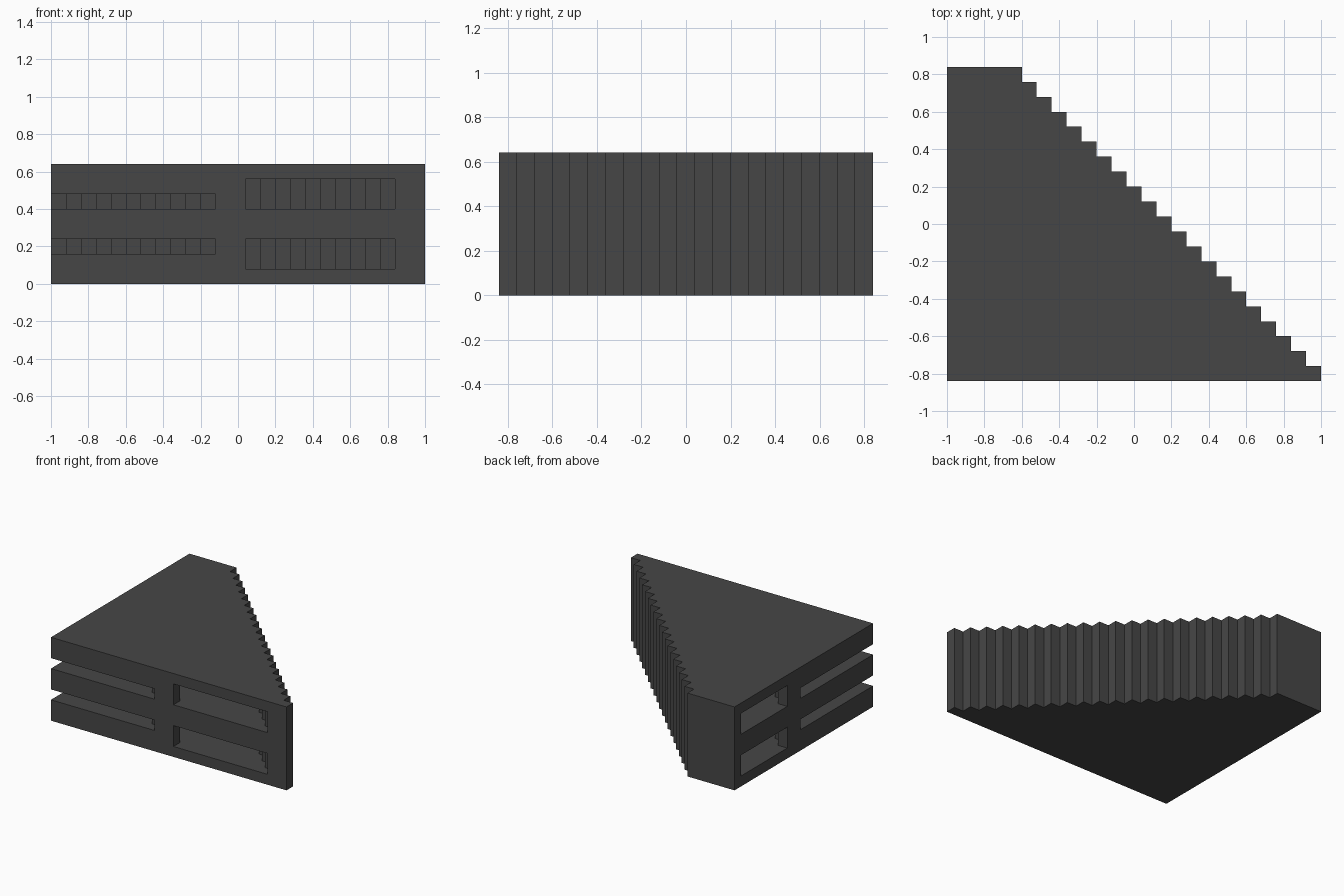
import bpy
import bmesh

cube = bpy.data.objects.get("Cube")
if cube:
    bpy.data.objects.remove(cube, do_unlink=True)

S = 0.08              # size of one step
LEFT, FRONT = -1.0, -0.84
OUT = 0.1             # overshoot of the cutters

# One dark grey material
grey = bpy.data.materials.new("dark grey")
grey.use_nodes = True
COLOUR = (0.062, 0.062, 0.062, 1)
grey.diffuse_color = COLOUR
grey.node_tree.nodes["Principled BSDF"].inputs["Base Color"].default_value = COLOUR


def stairs(x, rows, y_start=FRONT):
    """Staircase outline going back from the front, one step left per row."""
    pts = []
    for j in range(rows):
        y = FRONT + S * j if j else y_start
        pts += [(x - S * j, y), (x - S * j, FRONT + S * (j + 1))]
    return pts


def prism(name, outline, z0, z1):
    """Extrude a plan outline from z0 up to z1."""
    bm = bmesh.new()
    face = bm.faces.new([bm.verts.new((x, y, z0)) for x, y in outline])
    top = bmesh.ops.extrude_face_region(bm, geom=[face])["geom"]
    bmesh.ops.translate(bm, vec=(0, 0, z1 - z0),
                        verts=[v for v in top if isinstance(v, bmesh.types.BMVert)])
    bmesh.ops.recalc_face_normals(bm, faces=bm.faces)
    mesh = bpy.data.meshes.new(name)
    bm.to_mesh(mesh)
    bm.free()
    mesh.materials.append(grey)
    obj = bpy.data.objects.new(name, mesh)
    bpy.context.collection.objects.link(obj)
    return obj


# Solid wedge with a stepped diagonal side
body = prism("stepped_wedge_body", [(LEFT, FRONT)] + stairs(1.0, 21) + [(LEFT, 0.84)], 0, 0.64)

# Diagonal passage from the front face to the side face
passage = (stairs(0.84, 20, FRONT - OUT) + [(LEFT - OUT, 0.76), (LEFT - OUT, 0.20)]
           + stairs(0.04, 13, FRONT - OUT)[::-1])
# Stepped triangular slot around the front corner
corner = [(LEFT - OUT, FRONT - OUT)] + stairs(-0.12, 11, FRONT - OUT) + [(LEFT - OUT, 0.04)]

cutters = []
for level, (outline, z0, z1) in {
    "lower_passage": (passage, 0.08, 0.24),
    "upper_passage": (passage, 0.40, 0.56),
    "lower_corner_slot": (corner, 0.16, 0.24),
    "upper_corner_slot": (corner, 0.40, 0.48),
}.items():
    cutter = prism(level + "_cutter", outline, z0, z1)
    cutter.hide_render = True
    cutters.append(cutter)
    mod = body.modifiers.new(level, "BOOLEAN")
    mod.operation = "DIFFERENCE"
    mod.solver = "EXACT"
    mod.object = cutter

# Apply the cuts and clear the cutters away
bpy.context.view_layer.update()
depsgraph = bpy.context.evaluated_depsgraph_get()
cut_mesh = bpy.data.meshes.new_from_object(body.evaluated_get(depsgraph))
body.modifiers.clear()
body.data = cut_mesh
cut_mesh.name = "stepped_wedge_body"
for cutter in cutters:
    bpy.data.objects.remove(cutter, do_unlink=True)
